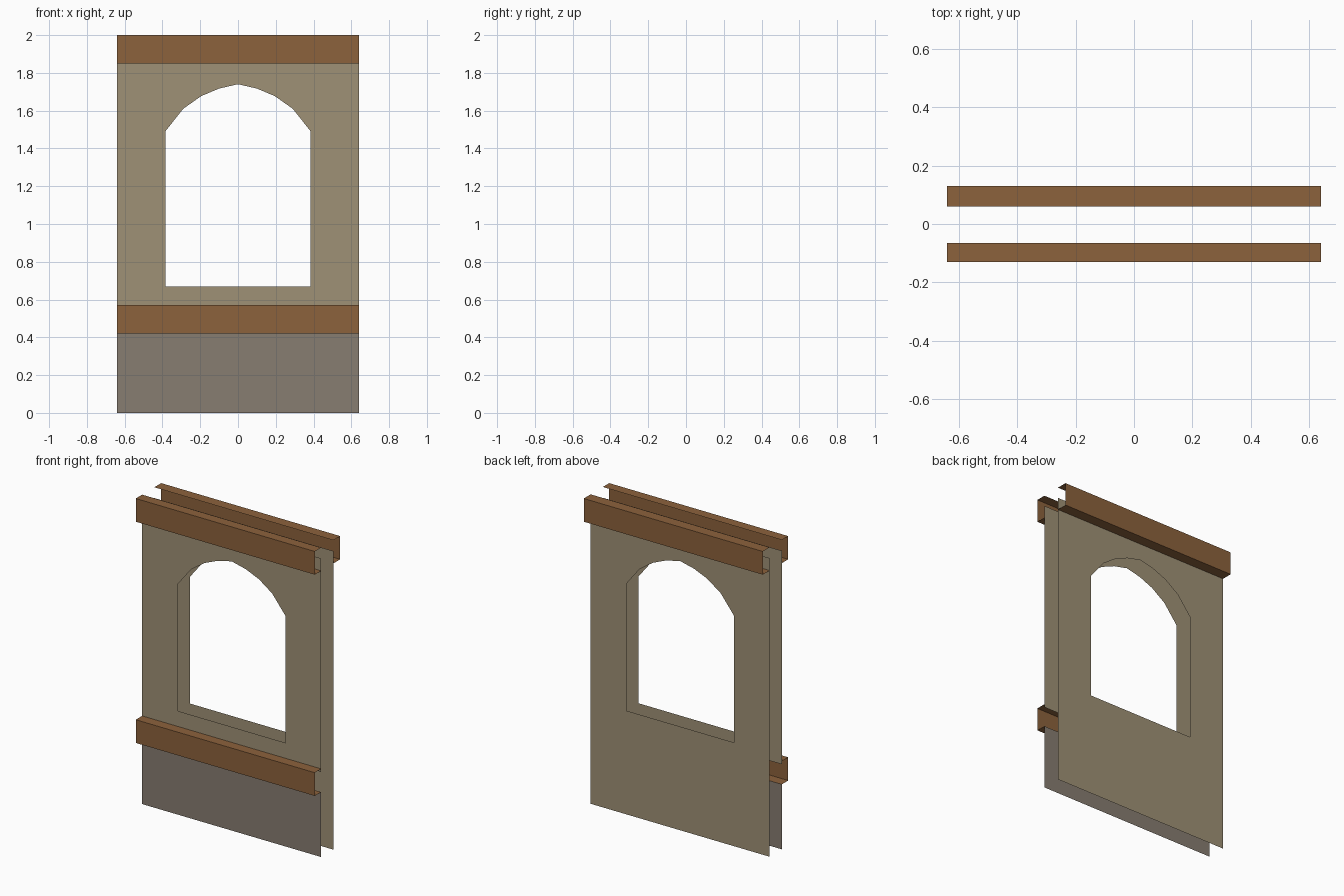
import bpy, bmesh

if "Cube" in bpy.data.objects:
    bpy.data.objects.remove(bpy.data.objects["Cube"])

HALF = 0.64          # half width of the wall panel
TOP = 1.93           # walls end hidden inside the top beams


def srgb(r, g, b):
    return tuple((c / 255 / 12.92) if c < 10 else ((c / 255 + 0.055) / 1.055) ** 2.4
                 for c in (r, g, b)) + (1.0,)


def material(name, *rgb):
    m = bpy.data.materials.new(name)
    m.diffuse_color = srgb(*rgb)
    m.use_nodes = True
    m.node_tree.nodes["Principled BSDF"].inputs["Base Color"].default_value = m.diffuse_color
    return m


plaster = material("tan_plaster", 159, 145, 118)
wood = material("brown_wood", 140, 98, 60)
stone = material("grey_stone", 135, 125, 113)


def finish(bm, name, mat, outward):
    """Orient faces with the given y direction, then make the object."""
    for f in bm.faces:
        f.normal_update()
        if f.normal.y * outward < -0.5:
            f.normal_flip()
    mesh = bpy.data.meshes.new(name)
    bm.to_mesh(mesh)
    bm.free()
    mesh.materials.append(mat)
    ob = bpy.data.objects.new(name, mesh)
    bpy.context.collection.objects.link(ob)
    return ob


# half outline of the arched window, from the crown down to the sill
ARCH = [(0, 1.74), (0.10, 1.717), (0.195, 1.677), (0.29, 1.61),
        (0.385, 1.49), (0.385, 0.67), (0, 0.67)]


def arched_wall(name, y, z0, side):
    bm = bmesh.new()
    outline = [(0, z0), (HALF, z0), (HALF, TOP), (0, TOP)] + ARCH
    for sx in (1, -1):
        bm.faces.new([bm.verts.new((sx * x, y, z)) for x, z in outline])
    bmesh.ops.remove_doubles(bm, verts=bm.verts[:], dist=1e-5)
    finish(bm, name, plaster, side)


def beam(name, y_in, y_out, z0, z1):
    """Open-ended channel: top, outer face and underside."""
    side = 1 if y_out > 0 else -1
    prof = [(y_in, z1), (y_out, z1), (y_out, z0), (y_in, z0)]
    bm = bmesh.new()
    a = [bm.verts.new((-HALF, y, z)) for y, z in prof]
    b = [bm.verts.new((HALF, y, z)) for y, z in prof]
    for i in range(3):
        quad = [a[i], a[i + 1], b[i + 1], b[i]]
        bm.faces.new(quad if side > 0 else quad[::-1])
    # make the top face up and the underside face down
    for f in bm.faces:
        f.normal_update()
        up = f.calc_center_median().z - (z0 + z1) / 2
        if f.normal.z * up < -1e-6:
            f.normal_flip()
    finish(bm, name, wood, side)


# plaster walls with the window opening
arched_wall("front_wall", -0.065, 0.55, -1)
arched_wall("back_wall", 0.06, 0.0, 1)

# stone base of the front wall
bm = bmesh.new()
bm.faces.new([bm.verts.new((x, -0.065, z)) for x, z in
              ((-HALF, 0), (HALF, 0), (HALF, 0.42), (-HALF, 0.42))])
finish(bm, "stone_base", stone, -1)

# wooden beams
beam("front_top_beam", -0.065, -0.13, 1.85, 2.0)
beam("front_sill_beam", -0.065, -0.13, 0.42, 0.57)
beam("back_top_beam", 0.06, 0.13, 1.85, 2.0)
